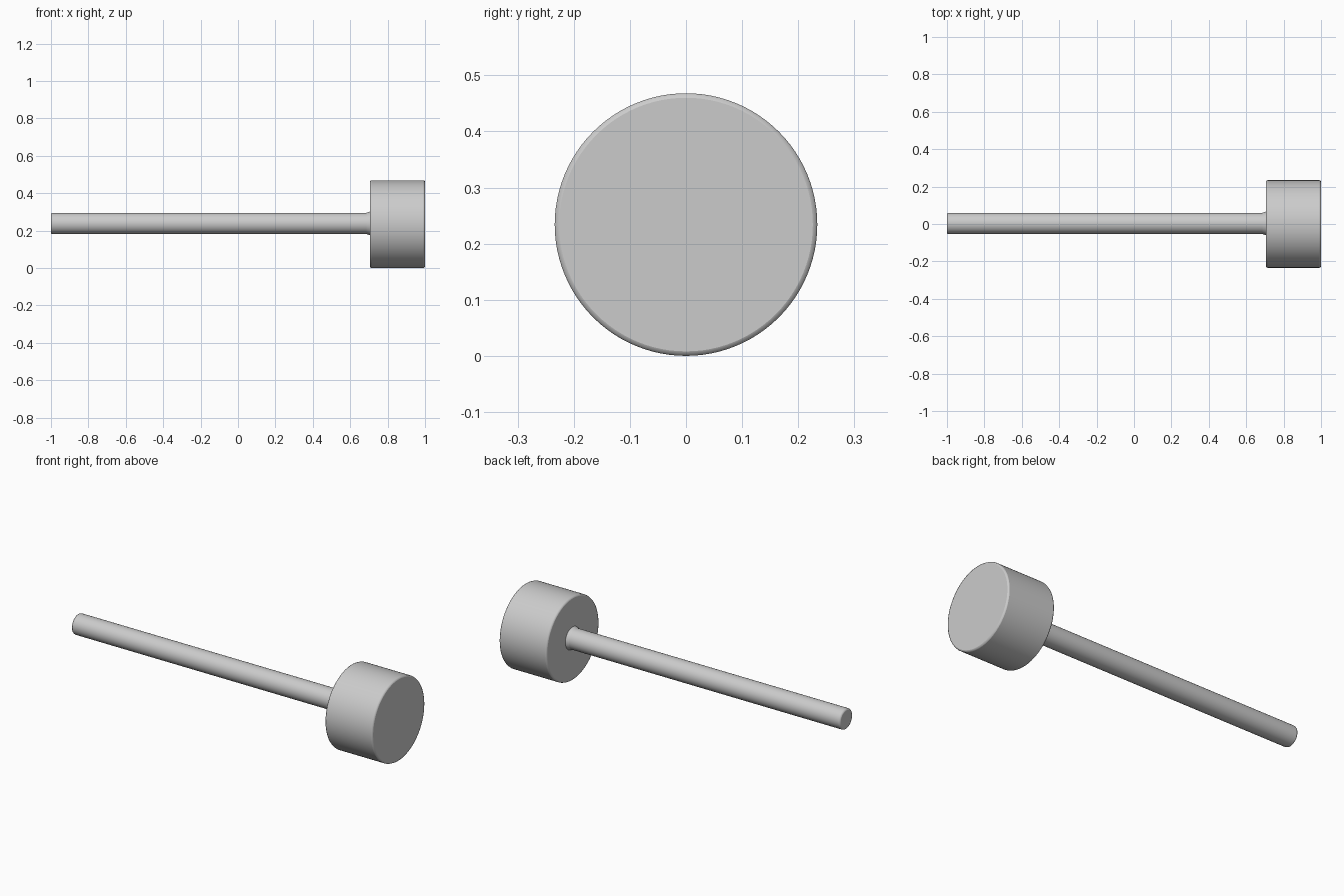
import bpy
import math

cube = bpy.data.objects.get("Cube")
if cube:
    bpy.data.objects.remove(cube, do_unlink=True)

grey = bpy.data.materials.new("plain grey")
grey.use_nodes = True
colour = (0.6, 0.6, 0.6, 1)
grey.diffuse_color = colour
grey.node_tree.nodes["Principled BSDF"].inputs["Base Color"].default_value = colour


def rod(name, x0, x1, radius, y, z, sides, edge):
    """Cylinder along x with softly rounded rims."""
    bpy.ops.mesh.primitive_cylinder_add(
        vertices=sides, radius=radius, depth=x1 - x0,
        location=((x0 + x1) / 2, y, z), rotation=(0, math.pi / 2, 0))
    ob = bpy.context.object
    ob.name = name
    ob.data.materials.append(grey)
    bpy.ops.object.shade_smooth_by_angle(angle=math.radians(35))
    bevel = ob.modifiers.new("rounded rim", "BEVEL")
    bevel.width = edge
    bevel.segments = 2
    bevel.limit_method = "ANGLE"
    bevel.angle_limit = math.radians(40)
    # Keep the rim rounding ahead of the smoothing
    bpy.ops.object.modifier_move_to_index(modifier=bevel.name, index=0)
    return ob


# Wide head at the left end
rod("head", 0.705, 1.0, 0.234, 0.0, 0.234, 96, 0.008)

# Long handle, sunk slightly into the head
rod("handle", -1.0, 0.72, 0.057, 0.003, 0.238, 48, 0.008)

# Small fillet where the handle meets the head
bpy.ops.mesh.primitive_cone_add(
    vertices=48, radius1=0.057, radius2=0.064, depth=0.02, end_fill_type="NOTHING",
    location=(0.697, 0.003, 0.238), rotation=(0, math.pi / 2, 0))
collar = bpy.context.object
collar.name = "handle_collar"
collar.data.materials.append(grey)
bpy.ops.object.shade_smooth_by_angle(angle=math.radians(35))
